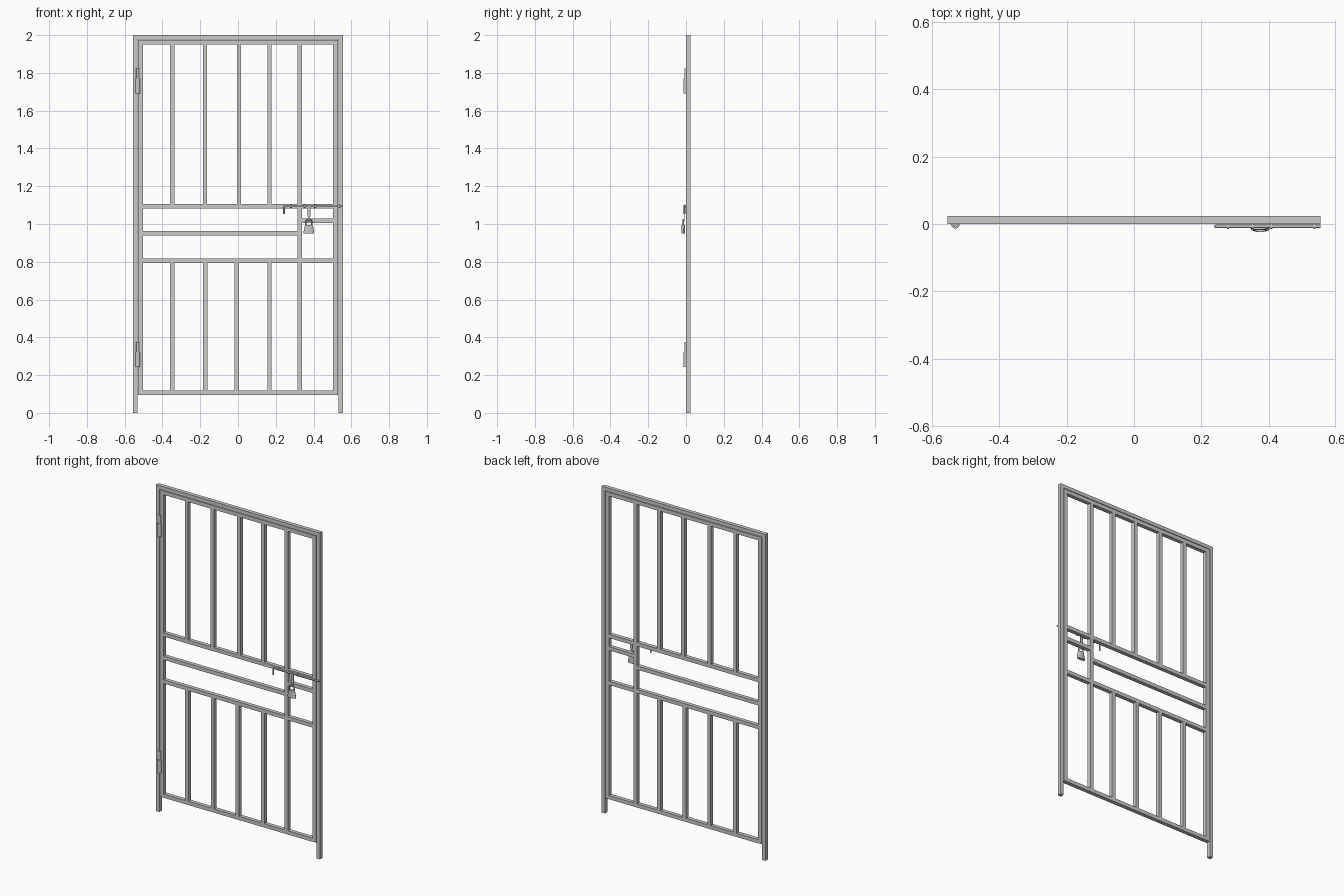
import bpy, bmesh, math
from mathutils import Vector

if "Cube" in bpy.data.objects:
    bpy.data.objects.remove(bpy.data.objects["Cube"])

Y0, Y1 = 0.0, 0.024          # front and back of the square tubing
T = 0.023                    # tube width


def finish(name, bm, smooth=False):
    bmesh.ops.recalc_face_normals(bm, faces=bm.faces)
    me = bpy.data.meshes.new(name)
    bm.to_mesh(me)
    bm.free()
    ob = bpy.data.objects.new(name, me)
    bpy.context.collection.objects.link(ob)
    if smooth:
        bpy.context.view_layer.objects.active = ob
        ob.select_set(True)
        bpy.ops.object.shade_smooth_by_angle(angle=math.radians(35))
        ob.select_set(False)
    return ob


def box(name, x0, x1, z0, z1, y0=Y0, y1=Y1):
    bm = bmesh.new()
    bmesh.ops.create_cube(bm, size=1)
    for v in bm.verts:
        v.co = ((x0 + x1) / 2 + v.co.x * (x1 - x0),
                (y0 + y1) / 2 + v.co.y * (y1 - y0),
                (z0 + z1) / 2 + v.co.z * (z1 - z0))
    return finish(name, bm)


def rod(name, a, b, r, seg=20):
    a, b = Vector(a), Vector(b)
    bm = bmesh.new()
    bmesh.ops.create_cone(bm, cap_ends=True, segments=seg, radius1=r, radius2=r,
                          depth=(b - a).length)
    q = Vector((0, 0, 1)).rotation_difference(b - a)
    for v in bm.verts:
        v.co = q @ v.co + (a + b) / 2
    return finish(name, bm, True)


def wire(name, pts, r):
    cu = bpy.data.curves.new(name, 'CURVE')
    cu.dimensions = '3D'
    cu.bevel_depth = r
    cu.bevel_resolution = 3
    cu.use_fill_caps = True
    sp = cu.splines.new('POLY')
    sp.points.add(len(pts) - 1)
    for p, c in zip(sp.points, pts):
        p.co = (*c, 1)
    ob = bpy.data.objects.new(name, cu)
    bpy.context.collection.objects.link(ob)
    return ob


# Fixed outer frame
for s, side in ((-1, "left"), (1, "right")):
    box(side + "_post", *sorted((s * 0.555, s * 0.532)), 0, 2)
    box(side + "_stile", *sorted((s * 0.529, s * 0.504)), 0.095, 1.975)
box("frame_top_rail", -0.532, 0.532, 1.978, 2)

# Door rails
for name, x0, x1, z in (("top_rail", -0.504, 0.504, 1.963),
                        ("upper_rail", -0.504, 0.504, 1.094),
                        ("middle_rail", -0.504, 0.315, 0.951),
                        ("lock_rail", 0.337, 0.504, 1.018),
                        ("lower_rail", -0.504, 0.504, 0.806),
                        ("bottom_rail", -0.504, 0.504, 0.106)):
    box(name, x0, x1, z - T / 2, z + T / 2)

# Vertical bars, upper and lower panels, and lock upright
for x in (-0.349, -0.175, 0.005, 0.167, 0.326):
    box("upper_bar", x - T / 2, x + T / 2, 1.105, 1.952)
for x in (-0.348, -0.173, -0.006, 0.167, 0.326):
    box("lower_bar", x - T / 2, x + T / 2, 0.117, 0.795)
box("lock_upright", 0.326 - T / 2, 0.326 + T / 2, 0.817, 1.083)

# Hinges: thick lower barrel and thin upper pin
for z in (0.243, 1.69):
    rod("hinge_barrel", (-0.531, -0.001, z), (-0.531, -0.001, z + 0.08), 0.0125)
    rod("hinge_pin", (-0.531, -0.001, z + 0.08), (-0.531, -0.001, z + 0.133), 0.008)

# Sliding bolt with a handle bent downwards
BY, BZ = -0.007, 1.094
bend = [(0.252 - 0.009 * math.sin(t), BY, BZ - 0.009 + 0.009 * math.cos(t))
        for t in (i * math.pi / 10 for i in range(6))]
wire("bolt", [(0.555, BY, BZ)] + bend + [(0.243, BY, 1.052)], 0.005)
for x in (0.28, 0.352, 0.409, 0.537):
    rod("bolt_guide", (x - 0.003, BY, BZ), (x + 0.003, BY, BZ), 0.008)

# Hasp tabs for the lock
box("hasp", 0.367, 0.384, 1.04, 1.098, -0.011, -0.007)
box("hasp_tip", 0.371, 0.380, 1.012, 1.04, -0.011, -0.007)

# Padlock shackle
LX, LY = 0.375, -0.014
arch = [(LX + 0.016 * math.cos(t), LY, 1.008 + 0.016 * math.sin(t))
        for t in (i * math.pi / 12 for i in range(13))]
wire("padlock_shackle", [(LX + 0.016, LY, 0.99)] + arch + [(LX - 0.016, LY, 0.99)], 0.0035)

# Padlock body: tapered oval block
bm = bmesh.new()
rings = []
for z, w in ((0.95, 0.028), (0.956, 0.028), (0.988, 0.022), (0.996, 0.018)):
    rings.append([bm.verts.new((LX + w * math.cos(a), LY + 0.0098 * math.sin(a), z))
                  for a in (i * math.tau / 24 for i in range(24))])
for lo, hi in zip(rings, rings[1:]):
    for i in range(24):
        j = (i + 1) % 24
        bm.faces.new((lo[i], lo[j], hi[j], hi[i]))
bm.faces.new(rings[0][::-1])
bm.faces.new(rings[-1])
finish("padlock_body", bm, True)
